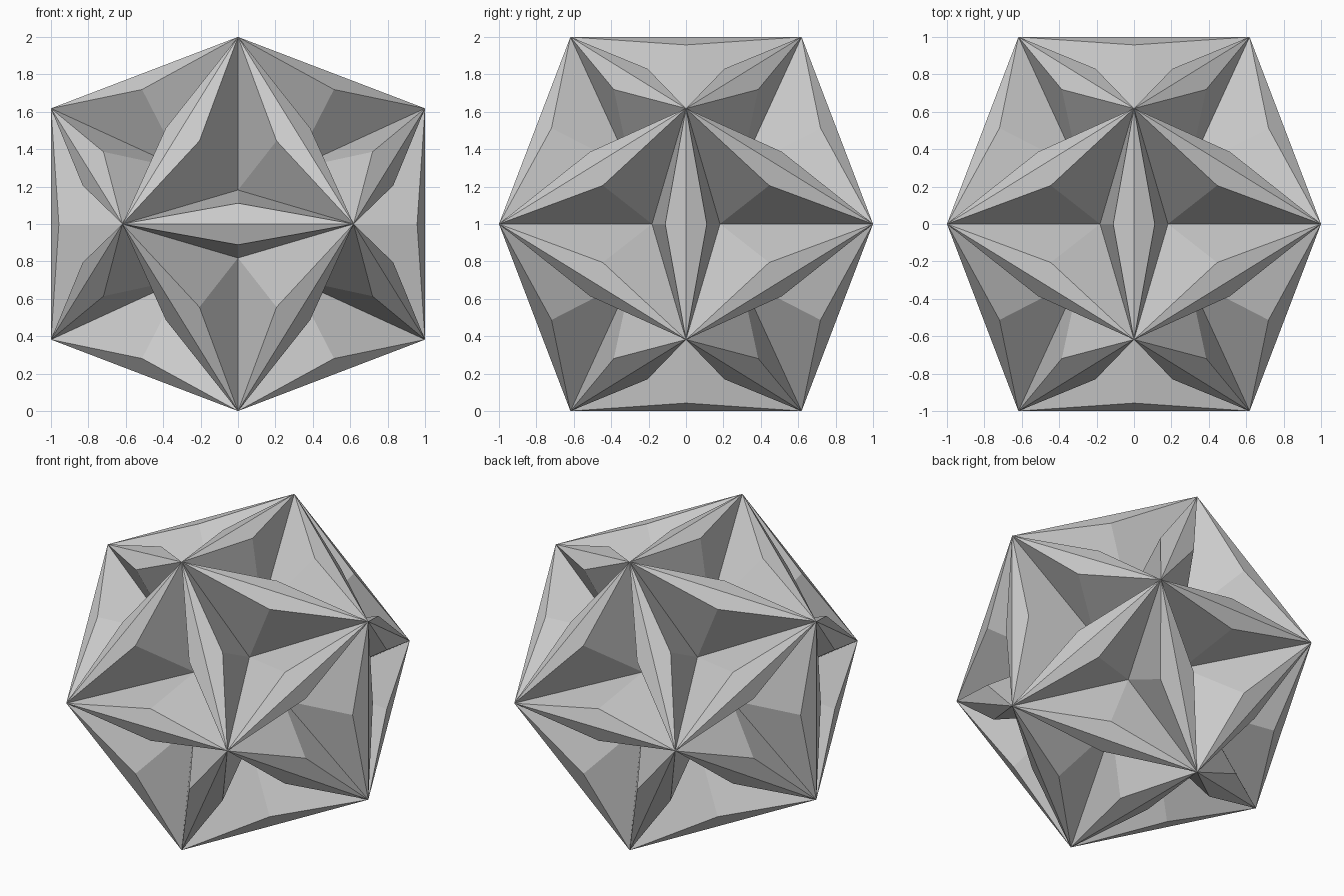
import bpy, bmesh
from mathutils import Vector

if "Cube" in bpy.data.objects:
    bpy.data.objects.remove(bpy.data.objects["Cube"])

G = (5 ** 0.5 - 1) / 2      # golden ratio conjugate, 0.618
RIM = 1 / 3                 # how far the rim corner sits from edge middle to face centre
PIT = 0.545                 # depth of the pit, as a fraction of the face centre radius

# Icosahedron: three golden rectangles wrapped in a hull
hull = bmesh.new()
for a in (-1, 1):
    for b in (-G, G):
        for co in ((a, 0, b), (0, b, a), (b, a, 0)):
            hull.verts.new(co)
bmesh.ops.convex_hull(hull, input=hull.verts[:])

# Each triangle gets three thin rim slivers and a star-shaped pit
bm = bmesh.new()
for face in hull.faces:
    corners = [v.co.copy() for v in face.verts]
    centre = sum(corners, Vector()) / 3
    if face.normal.dot(centre) < 0:
        corners.reverse()
    pit = centre * PIT
    for i in range(3):
        p, q = corners[i], corners[(i + 1) % 3]
        rim = ((p + q) / 2).lerp(centre, RIM)
        for tri in ((p, q, rim), (p, rim, pit), (rim, q, pit)):
            bm.faces.new([bm.verts.new(co) for co in tri])
hull.free()
bmesh.ops.remove_doubles(bm, verts=bm.verts[:], dist=1e-4)
bmesh.ops.recalc_face_normals(bm, faces=bm.faces[:])

# Faceted star solid standing on the ground
mesh = bpy.data.meshes.new("faceted_star")
bmesh.ops.translate(bm, verts=bm.verts[:], vec=(0, 0, 1))
bm.to_mesh(mesh)
bm.free()
bpy.context.collection.objects.link(bpy.data.objects.new("faceted_star", mesh))
